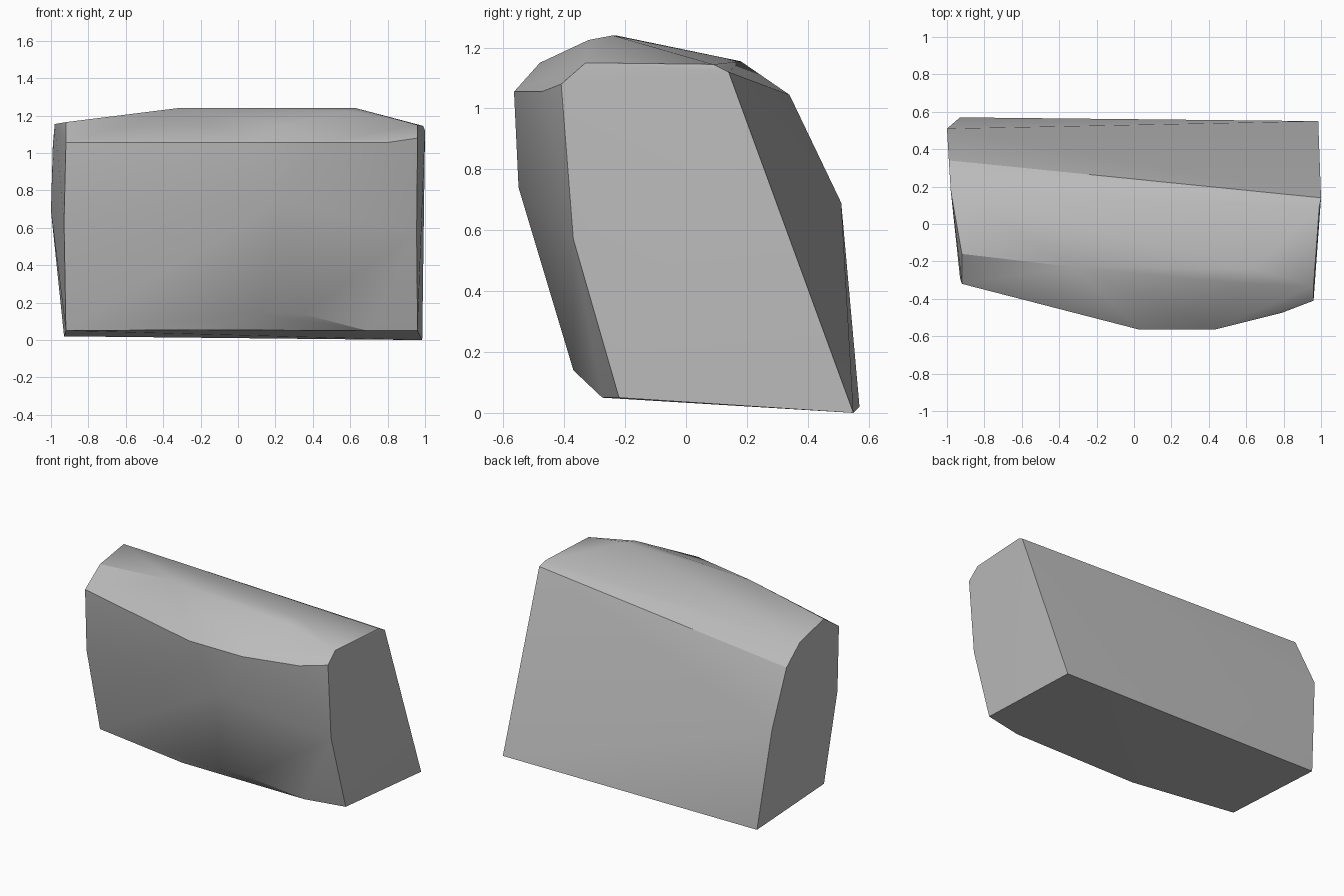
import bpy
import bmesh
import math

default_cube = bpy.data.objects.get("Cube")
if default_cube:
    bpy.data.objects.remove(default_cube, do_unlink=True)


def make_material(name, colour):
    material = bpy.data.materials.new(name)
    material.use_nodes = True
    material.diffuse_color = colour
    shader = material.node_tree.nodes["Principled BSDF"]
    shader.inputs["Base Color"].default_value = colour
    return material


def make_hull(name, points, material):
    """Wrap the corner points in one closed faceted block."""
    bm = bmesh.new()
    for point in points:
        bm.verts.new(point)
    result = bmesh.ops.convex_hull(bm, input=bm.verts[:])
    spare = {v for v in result["geom_interior"] + result["geom_unused"]
             if isinstance(v, bmesh.types.BMVert)}
    bmesh.ops.delete(bm, geom=list(spare), context="VERTS")
    bmesh.ops.recalc_face_normals(bm, faces=bm.faces[:])
    mesh = bpy.data.meshes.new(name)
    bm.to_mesh(mesh)
    bm.free()
    mesh.materials.append(material)
    block = bpy.data.objects.new(name, mesh)
    bpy.context.collection.objects.link(block)
    return block


# Right-hand end: slanted back, bowed front
right_end = [
    (.985, .55, 0), (1, .14, 1.12), (.99, .09, 1.145),
    (.96, -.33, 1.15), (.96, -.41, 1.08),
    (.955, -.37, .57), (.96, -.22, .05),
]

# Left-hand end: rounded upper back, narrower front
left_end = [
    (-.93, .57, .02), (-1, .51, .69), (-.99, .34, 1.045),
    (-.98, .18, 1.155), (-.92, -.16, 1.165),
    (-.92, -.32, 1.055), (-.93, -.29, .63), (-.92, -.16, .05),
]

# Top ridge and the chamfer that falls to the front
crown = [
    (-.32, -.23, 1.24), (.63, -.24, 1.24), (.6, -.32, 1.225),
    (.25, -.48, 1.15),
]

# Bulging front with its brow and its undercut foot
front = [
    (.03, -.565, 1.055), (.43, -.565, 1.055), (.79, -.475, 1.055),
    (.22, -.55, .74), (.12, -.37, .14), (.34, -.37, .14),
    (-.22, -.28, .055), (.69, -.275, .05),
]

stone = make_material("stone grey", (0.5, 0.5, 0.5, 1))
rock = make_hull("rock_block", right_end + left_end + crown + front, stone)

# Soft shading across gentle facets, crisp main edges
bpy.ops.object.select_all(action="DESELECT")
rock.select_set(True)
bpy.context.view_layer.objects.active = rock
bpy.ops.object.shade_smooth_by_angle(angle=math.radians(30))
